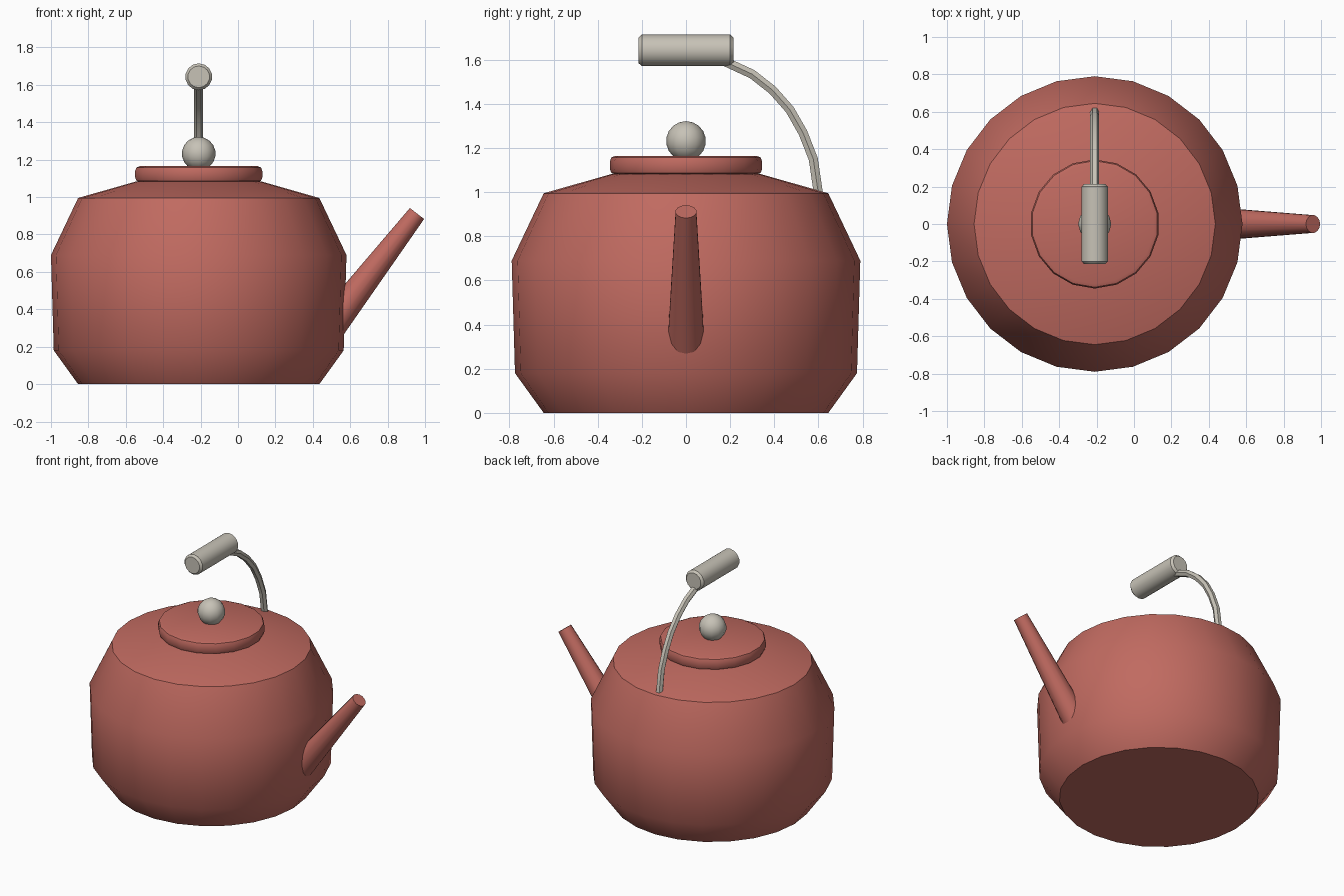
import bpy
import bmesh
from math import cos, sin, pi, radians
from mathutils import Vector

cube = bpy.data.objects.get("Cube")
if cube:
    bpy.data.objects.remove(cube)

AXIS = -0.21  # x of the kettle's centre line


def material(name, colour):
    mat = bpy.data.materials.new(name)
    mat.use_nodes = True
    mat.diffuse_color = colour
    mat.node_tree.nodes["Principled BSDF"].inputs["Base Color"].default_value = colour
    return mat


red = material("brick red", (0.53, 0.145, 0.118, 1))
grey = material("warm grey", (0.57, 0.54, 0.47, 1))


def finish(obj, mat):
    obj.data.materials.append(mat)
    bpy.ops.object.select_all(action="DESELECT")
    obj.select_set(True)
    bpy.context.view_layer.objects.active = obj
    bpy.ops.object.shade_smooth_by_angle(angle=radians(40))


def lathe(name, profile, sides, mat, origin, direction=(0, 0, 1)):
    """Capped solid of revolution; profile is (radius, distance along direction)."""
    bm = bmesh.new()
    rings = []
    for r, h in profile:
        angles = [pi / 2 + 2 * pi * i / sides for i in range(sides)]
        rings.append([bm.verts.new((r * cos(a), r * sin(a), h)) for a in angles])
    for low, high in zip(rings, rings[1:]):
        for i in range(sides):
            j = (i + 1) % sides
            bm.faces.new((low[i], low[j], high[j], high[i]))
    bm.faces.new(rings[0][::-1])
    bm.faces.new(rings[-1])
    mesh = bpy.data.meshes.new(name)
    bm.to_mesh(mesh)
    bm.free()
    obj = bpy.data.objects.new(name, mesh)
    bpy.context.collection.objects.link(obj)
    obj.location = origin
    obj.rotation_euler = Vector(direction).to_track_quat("Z", "Y").to_euler()
    finish(obj, mat)
    return obj


# Pot body
lathe("body", [(0.645, 0), (0.775, 0.18), (0.79, 0.69), (0.645, 0.995), (0.34, 1.082)],
      24, red, (AXIS, 0, 0))

# Lid with rounded rim
lathe("lid", [(0.32, 1.08), (0.338, 1.087), (0.345, 1.105),
              (0.345, 1.14), (0.338, 1.158), (0.32, 1.165)],
      18, red, (AXIS, 0, 0))

# Lid knob
bpy.ops.mesh.primitive_uv_sphere_add(segments=12, ring_count=9, radius=0.09,
                                     location=(AXIS, 0, 1.232))
knob = bpy.context.object
knob.name = "lid_knob"
finish(knob, grey)

# Tapered spout
base, tip = Vector((0.5, 0, 0.32)), Vector((0.957, 0, 0.912))
lathe("spout", [(0.085, 0), (0.048, (tip - base).length)], 14, red, base, tip - base)

# Handle grip
lathe("handle_grip", [(0.058, -0.215), (0.072, -0.2), (0.072, 0.2), (0.058, 0.215)],
      14, grey, (AXIS, 0, 1.643), (0, 1, 0))

# Curved handle rod, attached at the back only
path = [(0.605, 0.96), (0.577, 1.15), (0.53, 1.27), (0.47, 1.375),
        (0.392, 1.463), (0.3, 1.535), (0.17, 1.595)]
curve = bpy.data.curves.new("handle_rod", "CURVE")
curve.dimensions = "3D"
curve.bevel_depth = 0.024
curve.bevel_resolution = 1
curve.use_fill_caps = True
spline = curve.splines.new("POLY")
spline.points.add(len(path) - 1)
for point, (y, z) in zip(spline.points, path):
    point.co = (AXIS, y, z, 1)
rod = bpy.data.objects.new("handle_rod", curve)
bpy.context.collection.objects.link(rod)
bpy.ops.object.select_all(action="DESELECT")
rod.select_set(True)
bpy.context.view_layer.objects.active = rod
bpy.ops.object.convert(target="MESH")
finish(bpy.context.object, grey)
